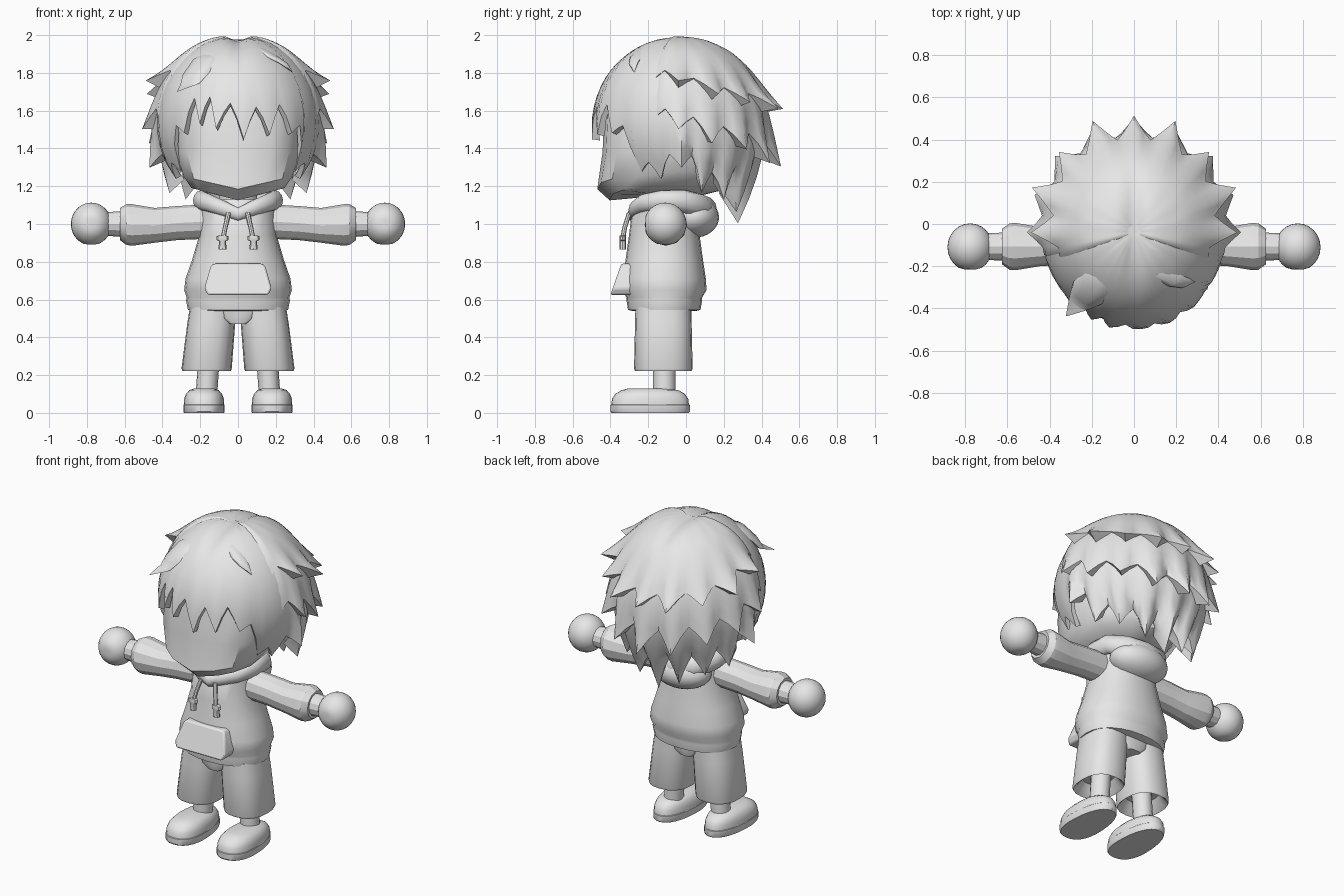
import bpy
import bmesh
from math import sin, cos, pi, radians, copysign, exp
from mathutils import Vector

default_cube = bpy.data.objects.get("Cube")
if default_cube:
    bpy.data.objects.remove(default_cube, do_unlink=True)

clay = bpy.data.materials.new("light grey")
clay.use_nodes = True
GREY = (0.8, 0.8, 0.8, 1)
clay.diffuse_color = GREY
clay.node_tree.nodes["Principled BSDF"].inputs["Base Color"].default_value = GREY


def finish(name, bm, angle=35, bevel=0):
    """Turn a bmesh into a shaded object."""
    bmesh.ops.recalc_face_normals(bm, faces=bm.faces[:])
    mesh = bpy.data.meshes.new(name)
    bm.to_mesh(mesh)
    bm.free()
    mesh.materials.append(clay)
    obj = bpy.data.objects.new(name, mesh)
    bpy.context.collection.objects.link(obj)
    bpy.ops.object.select_all(action='DESELECT')
    obj.select_set(True)
    bpy.context.view_layer.objects.active = obj
    bpy.ops.object.shade_smooth_by_angle(angle=radians(angle))
    if bevel:
        mod = obj.modifiers.new("soft edges", 'BEVEL')
        mod.width = bevel
        mod.segments = 2
    return obj


def loft(name, rings, angle=35, closed=False, bevel=0):
    """Skin a list of equally long point rings and cap both ends."""
    bm = bmesh.new()
    rows = [[bm.verts.new(p) for p in ring] for ring in rings]
    count = len(rows[0])
    pairs = list(zip(rows, rows[1:] + rows[:1])) if closed else list(zip(rows, rows[1:]))
    for low, high in pairs:
        for i in range(count):
            j = (i + 1) % count
            bm.faces.new((low[i], low[j], high[j], high[i]))
    if not closed:
        bm.faces.new(rows[0])
        bm.faces.new(rows[-1])
    return finish(name, bm, angle, bevel)


def oval(center, u, v, sides=24, power=1.0):
    """Ring around a center, spanned by two axis vectors."""
    def shape(t):
        return copysign(abs(t) ** power, t)
    angles = [2 * pi * i / sides for i in range(sides)]
    return [Vector(center) + Vector(u) * shape(cos(a)) + Vector(v) * shape(sin(a)) for a in angles]


def flat_oval(x, y, z, rx, ry, sides=24, power=1.0):
    return oval((x, y, z), (rx, 0, 0), (0, ry, 0), sides, power)


def ball(name, center, radii, trim=None):
    bm = bmesh.new()
    bmesh.ops.create_uvsphere(bm, u_segments=24, v_segments=16, radius=1)
    for v in bm.verts:
        v.co = Vector(c + r * k for c, r, k in zip(center, radii, v.co))
        if trim:
            v.co.y = max(v.co.y, trim[0])
            v.co.z = max(v.co.z, trim[1])
    return finish(name, bm)


# Sweatshirt body with a ribbed hem
body = [(0.54, 0.24, 0.17), (0.545, 0.265, 0.192), (0.595, 0.275, 0.2), (0.61, 0.272, 0.2),
        (0.65, 0.285, 0.224), (0.71, 0.278, 0.22), (0.81, 0.243, 0.205), (0.94, 0.205, 0.187),
        (1.08, 0.2, 0.17), (1.13, 0.15, 0.13)]
loft("sweatshirt", [flat_oval(0, -0.115, z, rx, ry, power=0.9) for z, rx, ry in body])
loft("neck", [flat_oval(0, -0.11, z, 0.1, 0.09) for z in (1.05, 1.25)])

# Hood: a rolled collar meeting in a point at the front, and the slack bag behind
half = [(0, -0.28, 1.05, 0.03), (0.07, -0.27, 1.08, 0.035), (0.15, -0.23, 1.11, 0.04),
        (0.195, -0.13, 1.125, 0.044), (0.185, -0.01, 1.12, 0.05), (0.11, 0.07, 1.09, 0.06),
        (0, 0.1, 1.07, 0.065)]
path = half + [(-x, y, z, r) for x, y, z, r in half[-2:0:-1]]
collar = []
for i, (x, y, z, r) in enumerate(path):
    before, after = Vector(path[i - 1][:3]), Vector(path[(i + 1) % len(path)][:3])
    side = (after - before).cross(Vector((0, 0, 1))).normalized()
    collar.append(oval((x, y, z), side * r, (0, 0, r * 1.2), 12))
loft("hood_collar", collar, 50, closed=True)
ball("hood_bag", (0, 0.04, 1.035), (0.19, 0.135, 0.108))

# Front pocket, thicker toward its lower edge
right_edge = [(0.16, 0.625), (0.178, 0.66), (0.145, 0.775), (0.13, 0.79)]
outline = right_edge + [(-x, z) for x, z in reversed(right_edge)]
loft("pocket", [[(x, -0.25, z) for x, z in outline],
                [(x, -0.395 + 0.35 * (z - 0.64), z) for x, z in outline]], bevel=0.01)

for s, label in ((1, "left"), (-1, "right")):
    # Draw cord with a toggle
    cord = [(0.05, -0.3, 1.06), (0.068, -0.325, 0.98), (0.08, -0.335, 0.92)]
    loft(label + "_cord", [flat_oval(s * x, y, z, 0.013, 0.013, 8) for x, y, z in cord])
    toggle = [(0.94, 0.018), (0.935, 0.032), (0.915, 0.032), (0.91, 0.018), (0.865, 0.022)]
    loft(label + "_toggle", [flat_oval(s * 0.082, -0.335, z, r, 0.018, 8) for z, r in toggle])

    # Sleeve and cuff along x
    sleeve = [(0.13, 1.015, 0.092, 0.085), (0.32, 1.005, 0.09, 0.088), (0.44, 0.993, 0.092, 0.092),
              (0.56, 0.995, 0.11, 0.112), (0.59, 0.997, 0.108, 0.11), (0.625, 1, 0.085, 0.085),
              (0.622, 1, 0.068, 0.066), (0.7, 1, 0.062, 0.064)]
    loft(label + "_sleeve", [oval((s * x, -0.107, z), (0, ry, 0), (0, 0, rz), 12)
                             for x, z, rz, ry in sleeve], 25)
    ball(label + "_hand", (s * 0.777, -0.11, 1), (0.108, 0.113, 0.113), (-0.215, 0.892))

    # Shorts leg, open at the hem
    leg = [(0.29, 0.165, 0.08, 0.1), (0.235, 0.165, 0.112, 0.135), (0.222, 0.166, 0.128, 0.15),
           (0.235, 0.166, 0.133, 0.155), (0.47, 0.142, 0.127, 0.15), (0.56, 0.13, 0.125, 0.148)]
    loft(label + "_shorts_leg", [flat_oval(s * x, -0.12, z, rx, ry, 20, 0.8) for z, x, rx, ry in leg])
    shin = [(0.08, 0.168), (0.35, 0.15)]
    loft(label + "_shin", [flat_oval(s * x, -0.115, z, 0.057, 0.06, 16) for z, x in shin])

    # Shoe: egg-shaped plan, wider at the toe
    def plan(z, scale, shift=0.0):
        ring = flat_oval(0, 0, z, 0.108 * scale, 0.21 * scale, 28, 0.85)
        return [Vector((s * 0.18 + p.x * (1 - 0.6 * p.y), p.y - 0.19 + shift, z)) for p in ring]
    loft(label + "_sole", [plan(0, 0.97), plan(0.008, 1), plan(0.042, 1), plan(0.046, 0.97)])
    loft(label + "_shoe", [plan(0.044, 0.98), plan(0.075, 0.96), plan(0.1, 0.88),
                           plan(0.12, 0.72), plan(0.13, 0.45, -0.02)], 50)

# Flat bridge of cloth joining the two shorts legs
loft("shorts_seat", [flat_oval(0, -0.12, z, rx, ry, 24, 0.35) for z, rx, ry in
                     ((0.47, 0.045, 0.135), (0.5, 0.09, 0.143), (0.57, 0.12, 0.145))])

# Faceted head with a pointed chin
side = [(0, -0.47), (0.17, -0.45), (0.27, -0.39), (0.33, -0.26), (0.33, 0), (0.2, 0.2), (0, 0.25)]
crosscut = side + [(-x, y) for x, y in side[-2:0:-1]]
levels = [(0.3, 0.3, 1.15, 0), (0.75, 0.86, 1.125, 0.2), (0.87, 1, 1.185, 0.2),
          (1, 0.94, 1.38, 0), (1, 0.92, 1.6, 0), (0.8, 0.8, 1.8, 0)]
loft("head", [[(x * sx, y * sy, z + lift * (abs(x) + 0.6 * max(0, y + 0.25))) for x, y in crosscut]
              for sx, sy, z, lift in levels], 36)


# Hair: layers of locks over an egg-shaped skull
def skull(az, el, scale):
    p = Vector((sin(az) * cos(el) * 0.435, -cos(az) * cos(el) * 0.45, sin(el) * 0.46)) * scale
    p.y -= 0.04
    p.z += 1.54 - 0.03 * exp(-(p.x / 0.05) ** 2) * max(0, sin(el)) ** 4
    return p


def hair_layer(name, locks, lift, ring=False):
    """Locks are (azimuth, tip elevation, tip reach, how far the notches rise)."""
    columns = []
    for i, (az, el, reach, gap) in enumerate(locks):
        columns.append((az, el, reach, gap, lift))
        if i + 1 < len(locks) or ring:
            az2, el2, reach2, gap2 = locks[(i + 1) % len(locks)]
            az2 += 360 if az2 < az else 0
            step, rise = az2 - az, (gap + gap2) / 2
            notch = (el + el2 + max(el, el2)) / 3 + rise
            for t, e, r in ((0.26, el, reach), (0.5, notch, lift), (0.74, el2, reach2)):
                swell = lift if t == 0.5 else 1 + (r - 1) * 0.42
                columns.append((az + step * t, e + (notch - e) * 0.6, swell, rise, lift))
    if not ring:
        # both ends sink into the layer beneath
        for end in (0, -1):
            columns[end] = columns[end][:2] + (0.97, 0, 0.97)
    bm = bmesh.new()
    grid, rows = [], 12
    for az, el, reach, gap, raised in columns:
        strip = []
        for k in range(rows + 1):
            t = k / rows
            angle = radians(86 + (el - 86) * t)
            scale = 1 + (raised - 1) * min(1, 2 * t) + (reach - raised) * t ** 6
            strip.append(bm.verts.new(skull(radians(az), angle, scale)))
        # underside tucked back toward the skull
        strip.append(bm.verts.new(skull(radians(az), radians(el - gap * 0.1), 0.95)))
        grid.append(strip)
    pairs = list(zip(grid, grid[1:]))
    if ring:
        pairs.append((grid[-1], grid[0]))
        bm.faces.new([strip[0] for strip in grid])
    for a, b in pairs:
        for k in range(rows + 1):
            bm.faces.new((a[k], b[k], b[k + 1], a[k + 1]))
    finish(name, bm, 60)


def mirrored(locks, gap):
    """Extend locks given up to the back centre round to the other side."""
    whole = locks + [(360 - az, el, reach) for az, el, reach in reversed(locks) if az < 180]
    return [(az, el, reach, gap) for az, el, reach in whole]


# Fringe, sideburns and nape
fringe = [(-40, -7, 1.03), (-27, -1, 1.03), (-15, -4, 1.04), (4, -11, 1.04), (22, -8, 1.04), (40, -7, 1.03)]
temples = [(58, -35, 1), (75, -40, 1.02), (92, -26, 1.2), (108, -43, 1.2), (130, -47, 1.22),
           (155, -54, 1.28), (180, -59, 1.36)]
around = [(az, el, reach, 19) for az, el, reach in fringe] + mirrored(temples, 9)
hair_layer("hair_base", around, 1.0, ring=True)

# Two overlapping tiers on the sides and back
middle = [(72, 0, 1.03), (90, -4, 1.17), (110, -12, 1.18), (133, -15, 1.22), (157, -22, 1.26), (180, -23, 1.31)]
hair_layer("hair_middle_tier", mirrored(middle, 10), 1.02)
upper = [(68, 28, 1.02), (90, 23, 1.22), (113, 15, 1.25), (136, 11, 1.2), (159, 7, 1.27), (180, 7, 1.24)]
hair_layer("hair_upper_tier", mirrored(upper, 9), 1.03)


# Loose locks that sweep down from the crown
def lock(name, start, end, reach, width):
    (az, el), (az_tip, el_tip) = start, end
    rings = []
    for t, lift, w in ((0, 0.93, 0.5), (0.3, 0.97, 0.9), (0.6, 0.99, 1), (0.8, 1.02, 0.75), (1, reach, 0.03)):
        a, e = radians(az + (az_tip - az) * t), radians(el + (el_tip - el) * t)
        center = skull(a, e, lift)
        out = (center - Vector((0, -0.04, 1.54))).normalized()
        across = Vector((cos(a), sin(a), 0))
        tilt = across.cross(out) * 0.5 + out * 0.4
        rings.append(oval(center, across * width * w, tilt * width * w, 10))
    loft(name, rings, 60)


lock("corner_lock", (-36, 62), (-40, 17), 1.2, 0.085)
lock("crown_lock", (22, 72), (52, 34), 1.02, 0.04)
